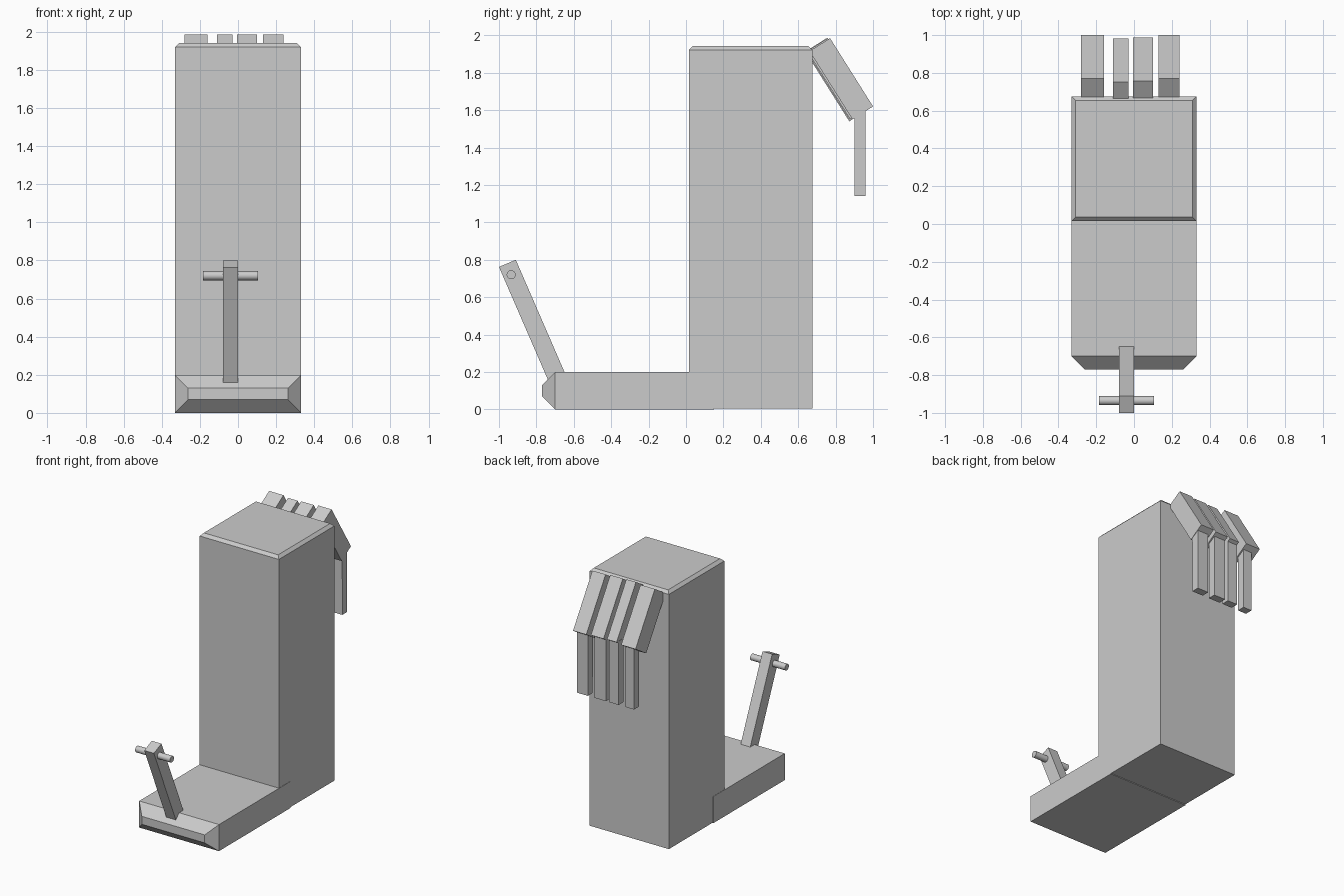
import bpy, bmesh, math
from mathutils import Vector

if "Cube" in bpy.data.objects:
    bpy.data.objects.remove(bpy.data.objects["Cube"])


def finish(bm, name):
    bmesh.ops.recalc_face_normals(bm, faces=bm.faces)
    mesh = bpy.data.meshes.new(name)
    bm.to_mesh(mesh)
    bm.free()
    obj = bpy.data.objects.new(name, mesh)
    bpy.context.collection.objects.link(obj)
    return obj


def chamfered_box(name, lo, hi, direction, size):
    """Box whose face pointing along direction has chamfered edges."""
    bm = bmesh.new()
    lo, hi = Vector(lo), Vector(hi)
    bmesh.ops.create_cube(bm, size=1)
    for v in bm.verts:
        v.co = [(a + b) / 2 + c * (b - a) for a, b, c in zip(lo, hi, v.co)]
    bm.normal_update()
    face = max(bm.faces, key=lambda f: f.normal.dot(Vector(direction)))
    bmesh.ops.bevel(bm, geom=list(face.edges), offset=size, segments=1,
                    profile=0.5, affect='EDGES')
    return finish(bm, name)


def prism(name, x0, x1, profile):
    """Extrude a (y, z) side profile from x0 to x1."""
    bm = bmesh.new()
    face = bm.faces.new([bm.verts.new((x0, y, z)) for y, z in profile])
    ext = bmesh.ops.extrude_face_region(bm, geom=[face])
    verts = [g for g in ext["geom"] if isinstance(g, bmesh.types.BMVert)]
    bmesh.ops.translate(bm, verts=verts, vec=(x1 - x0, 0, 0))
    return finish(bm, name)


# Main body: upright block and flat foot
chamfered_box("tower", (-0.33, 0.015, 0.005), (0.33, 0.675, 1.942), (0, 0, 1), 0.021)
chamfered_box("foot", (-0.332, -0.77, 0), (0.332, 0.15, 0.2), (0, -1, 0), 0.07)

# Leaning lever with a crossbar
prism("lever", -0.08, 0.0, [(-1.0, 0.762), (-0.91, 0.8), (-0.615, 0.12), (-0.705, 0.082)])
bpy.ops.mesh.primitive_cylinder_add(vertices=16, radius=0.024, depth=0.29,
                                    location=(-0.04, -0.935, 0.72),
                                    rotation=(0, math.pi / 2, 0))
bpy.context.object.name = "lever_crossbar"
bpy.ops.object.shade_smooth_by_angle()

# Fingers: upper x range, lower x range, back reach offset, thickness
fingers = [
    ((-0.28, -0.16), (-0.24, -0.17), 0.0, 0.15),
    ((-0.11, -0.03), (-0.112, -0.03), -0.018, 0.13),
    ((-0.005, 0.10), (-0.005, 0.09), -0.012, 0.13),
    ((0.13, 0.24), (0.145, 0.237), 0.0, 0.13),
]
along = Vector((0.23, -0.365))
inward = Vector((-0.365, -0.23)).normalized()
for i, (upper, lower, dy, thick) in enumerate(fingers, 1):
    top = Vector((0.77 + dy, 1.985))
    end = top + along
    prism(f"finger_upper_{i}", *upper,
          [top, end, end + inward * thick, top + inward * thick])
    prism(f"finger_lower_{i}", *lower,
          [(0.9, 1.62), (0.96, 1.62), (0.96, 1.14), (0.902, 1.14)])
